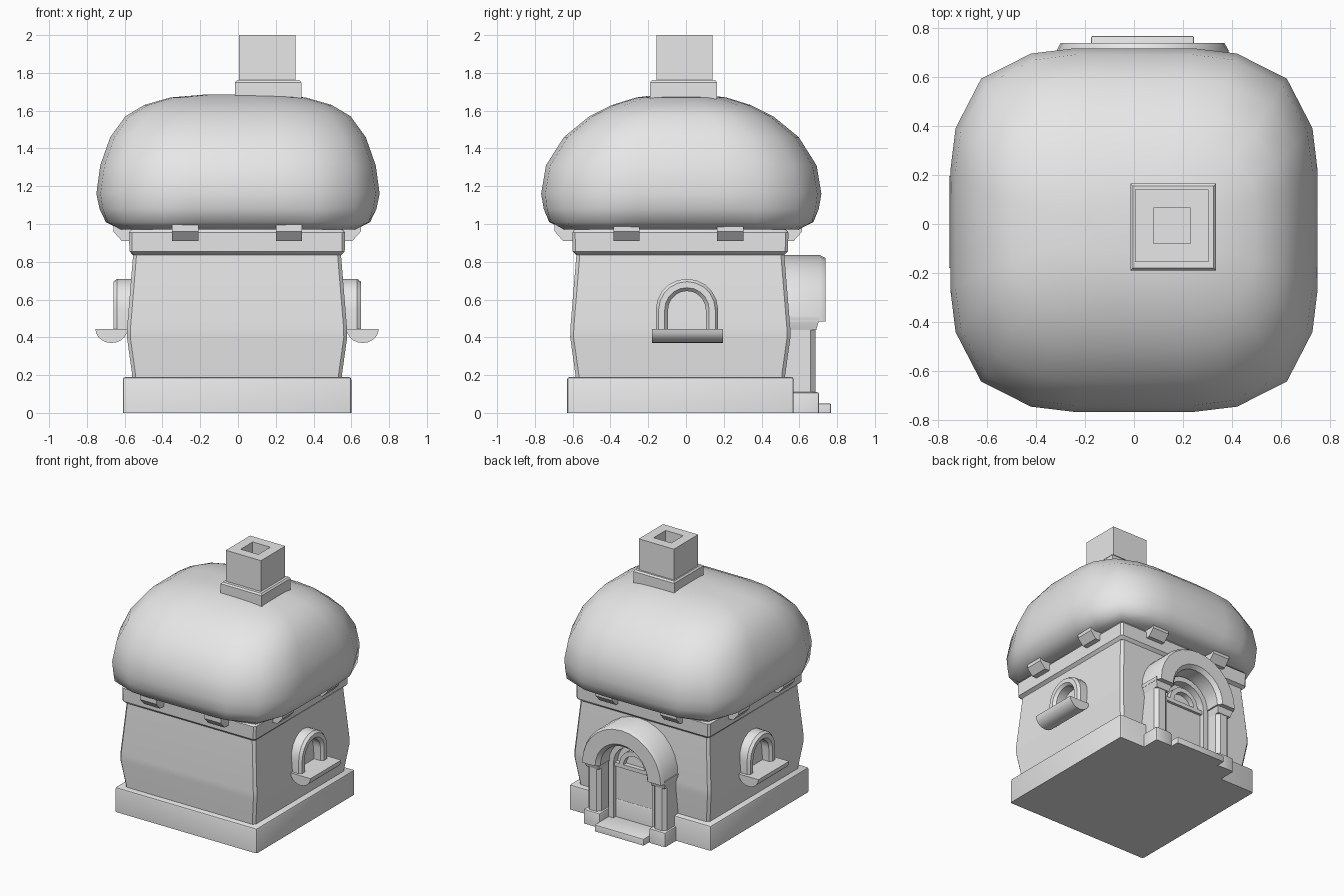
import bpy, bmesh
from math import sin, cos, pi, radians
from mathutils import Vector

if "Cube" in bpy.data.objects:
    bpy.data.objects.remove(bpy.data.objects["Cube"], do_unlink=True)

stone = bpy.data.materials.new("pale_grey")
stone.use_nodes = True
stone.diffuse_color = (0.8, 0.8, 0.8, 1)
stone.node_tree.nodes["Principled BSDF"].inputs["Base Color"].default_value = (0.8, 0.8, 0.8, 1)

CX, CY = -0.005, -0.03      # centre of the house body
DOOR_X = 0.035              # centre of the doorway


def finish(name, bm, angle=35):
    bmesh.ops.recalc_face_normals(bm, faces=bm.faces[:])
    mesh = bpy.data.meshes.new(name)
    bm.to_mesh(mesh)
    bm.free()
    mesh.materials.append(stone)
    obj = bpy.data.objects.new(name, mesh)
    bpy.context.collection.objects.link(obj)
    bpy.ops.object.select_all(action='DESELECT')
    obj.select_set(True)
    bpy.context.view_layer.objects.active = obj
    bpy.ops.object.shade_smooth_by_angle(angle=radians(angle))
    return obj


def loft(rings):
    """Skin a list of equal closed rings and cap both ends."""
    bm = bmesh.new()
    rows = [[bm.verts.new(p) for p in ring] for ring in rings]
    n = len(rows[0])
    for a, b in zip(rows, rows[1:]):
        for i in range(n):
            j = (i + 1) % n
            bm.faces.new((a[i], a[j], b[j], b[i]))
    bm.faces.new(rows[0])
    bm.faces.new(rows[-1])
    return bm


def rect(x, y, hx, hy, z):
    return [(x + a * hx, y + b * hy, z) for a, b in ((-1, -1), (1, -1), (1, 1), (-1, 1))]


def chamfered(x, y, hx, hy, z, c):
    """Rectangle with cut corners."""
    pts = []
    for a, b in ((-1, -1), (1, -1), (1, 1), (-1, 1)):
        p = (x + a * (hx - c), y + b * hy, z)
        q = (x + a * hx, y + b * (hy - c), z)
        pts += [p, q] if a * b < 0 else [q, p]
    return pts


def box(name, x0, x1, y0, y1, z0, z1, bevel=0.0):
    x, y, hx, hy = (x0 + x1) / 2, (y0 + y1) / 2, (x1 - x0) / 2, (y1 - y0) / 2
    bm = loft([rect(x, y, hx, hy, z0), rect(x, y, hx, hy, z1)])
    if bevel:
        edges = [e for e in bm.edges if max(v.co.z for v in e.verts) > z0 + 1e-4]
        bmesh.ops.bevel(bm, geom=edges, offset=bevel, segments=2, profile=0.5, affect='EDGES')
    return finish(name, bm)


def arch(name, section, spring, foot, place, steps=12):
    """Sweep a (radius, depth) section up a leg, over a half circle and down."""
    rings = [[place(r, d, foot) for r, d in section]]
    for k in range(steps + 1):
        t = pi * k / steps
        rings.append([place(r * cos(t), d, spring + r * sin(t)) for r, d in section])
    if foot < spring:
        rings.append([place(-r, d, foot) for r, d in section])
    else:
        rings.pop(0)
    return finish(name, loft(rings), 32)


# Plinth and bulging walls
box("plinth", -0.61, 0.60, -0.63, 0.57, 0, 0.19, 0.014)
levels = [(0.555, 0.17), (0.555, 0.2), (0.583, 0.40), (0.582, 0.45), (0.55, 0.84)]
finish("walls", loft([chamfered(CX, CY, h, h, z, 0.018) for h, z in levels]))
band = [(0.55, 0.835), (0.57, 0.855), (0.572, 0.955), (0.56, 0.97), (0.56, 1.02)]
finish("wall_band", loft([chamfered(CX, CY, h, h, z, 0.015) for h, z in band]))

# Soft cushion roof: squarer at the eaves, longer in x near the ridge
quarter = (18, 30, 45, 60, 72)
angles = [radians(q * 90 + a) for q in range(4) for a in quarter]


def cushion(z, rx, ry, n):
    ring = []
    for t in angles:
        k = (abs(cos(t)) ** n + abs(sin(t)) ** n) ** (-1 / n)
        ring.append((rx * k * cos(t), CY + 0.005 + ry * k * sin(t), z))
    return ring


roof_levels = [
    (0.975, 0.50, 0.50, 8), (0.97, 0.62, 0.62, 7), (1.01, 0.70, 0.70, 5),
    (1.08, 0.735, 0.73, 4), (1.16, 0.753, 0.745, 3.7), (1.31, 0.733, 0.72, 3.6),
    (1.46, 0.68, 0.625, 3.5), (1.57, 0.60, 0.49, 3.4), (1.63, 0.50, 0.37, 3.2),
    (1.67, 0.36, 0.24, 3), (1.685, 0.18, 0.12, 3)]
finish("roof", loft([cushion(*level) for level in roof_levels]), 75)

# Beam ends under the eaves, two on each side
for side, (dx, dy) in {"left": (1, 0), "right": (-1, 0), "back": (0, 1), "front": (0, -1)}.items():
    for i, offset in enumerate((-0.275, 0.275)):
        along, across = Vector((dx, dy, 0)), Vector((-dy, dx, 0))
        mid = Vector((CX, CY - 0.01, 0)) + across * offset
        profile = [(0.5, 0.91), (0.61, 0.91), (0.655, 0.96), (0.655, 1.0), (0.5, 1.0)]
        rings = [[mid + across * w + along * d + Vector((0, 0, z)) for d, z in profile]
                 for w in (-0.07, 0.07)]
        finish(f"beam_end_{side}_{i + 1}", loft(rings))

# Chimney with a square flue
finish("chimney_foot", loft([rect(0.16, -0.0125, h, h + 0.002, z) for h, z in
                             ((0.175, 1.58), (0.175, 1.75), (0.165, 1.762))]))
finish("chimney", loft([rect(0.155, -0.0075, h, h - 0.002, z) for h, z in
                        ((0.15, 1.7), (0.15, 2.0), (0.075, 2.0), (0.075, 1.78))]))

# Side windows: arched surround and half-round sill
for side, s in (("left", 1), ("right", -1)):
    surround = [(0.165, 0.53), (0.165, 0.635), (0.15, 0.655), (0.118, 0.655),
                (0.1, 0.635), (0.1, 0.53)]
    arch(f"window_surround_{side}", surround, 0.545, 0.43,
         lambda u, d, z: (CX + s * d, 0.005 + u, z), 10)
    half = [(0.665 + 0.085 * cos(t), 0.445 + 0.075 * sin(t))
            for t in (-pi * k / 10 for k in range(11))]
    finish(f"window_sill_{side}",
           loft([[(CX + s * x, y, z) for x, z in half] for y in (-0.18, 0.195)]))


# Back doorway: hood, frame and fanlight arches around a recessed door
def at_door(u, d, z):
    return (DOOR_X + u, d, z)


hood = [(0.35, 0.48), (0.35, 0.71), (0.335, 0.738), (0.225, 0.738), (0.2, 0.71), (0.2, 0.48)]
arch("door_hood", hood, 0.485, 0.485, at_door, 14)
frame = [(0.205, 0.48), (0.205, 0.60), (0.165, 0.60), (0.165, 0.48)]
arch("door_frame", frame, 0.47, 0.03, at_door)
fanlight = [(0.125, 0.48), (0.125, 0.585), (0.09, 0.585), (0.09, 0.48)]
arch("fanlight", fanlight, 0.47, 0.47, at_door)
box("door", DOOR_X - 0.17, DOOR_X + 0.17, 0.48, 0.565, 0.03, 0.45)
box("door_lintel", DOOR_X - 0.17, DOOR_X + 0.17, 0.48, 0.585, 0.445, 0.475)
box("door_step", DOOR_X - 0.21, DOOR_X + 0.21, 0.5, 0.768, 0, 0.05, 0.008)

# Columns with foot blocks and flared capitals
for side, s in (("left", 1), ("right", -1)):
    x = DOOR_X + s * 0.28
    box(f"column_foot_{side}", x - 0.07, x + 0.07, 0.5, 0.705, 0, 0.11, 0.012)
    finish(f"column_{side}", loft([chamfered(x, 0.59, 0.055, 0.095, z, 0.025)
                                   for z in (0.1, 0.46)]))
    finish(f"capital_{side}", loft([rect(x, 0.59, 0.055 + g, 0.1 + g, z) for g, z in
                                    ((0, 0.44), (0.004, 0.455), (0.018, 0.5), (0.018, 0.51))]))
